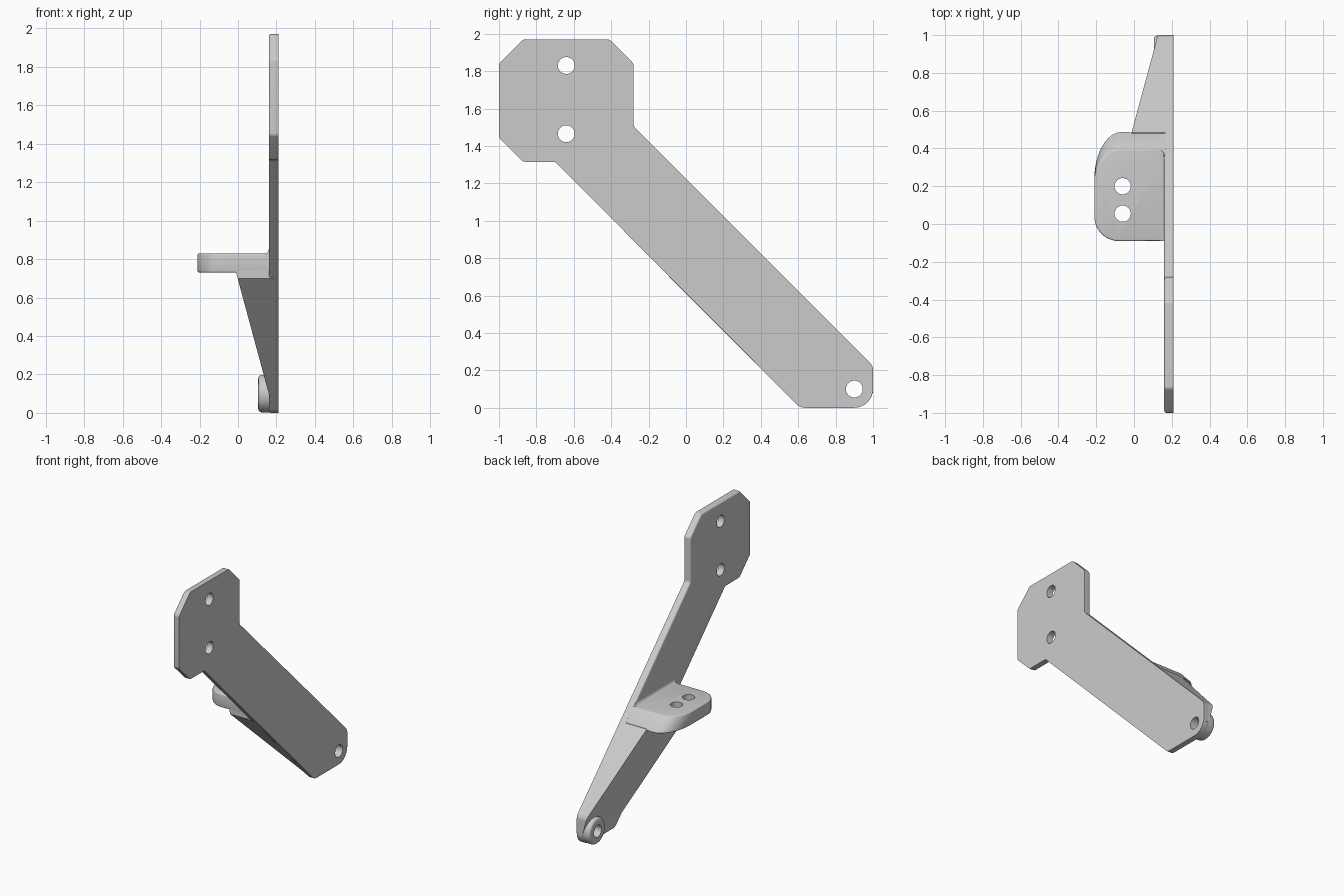
import bpy, bmesh
from math import pi, cos, sin, tan
from mathutils import Vector

if "Cube" in bpy.data.objects:
    bpy.data.objects.remove(bpy.data.objects["Cube"])

GREY = (0.6, 0.6, 0.6, 1)
metal = bpy.data.materials.new("plain_grey")
metal.use_nodes = True
metal.diffuse_color = GREY
metal.node_tree.nodes["Principled BSDF"].inputs["Base Color"].default_value = GREY


def rounded(corners, steps=8):
    """Turn (a, b, radius) corners into an outline with true arcs."""
    out = []
    for i, (a, b, r) in enumerate(corners):
        p = Vector((a, b))
        u = (Vector(corners[i - 1][:2]) - p).normalized()
        v = (Vector(corners[(i + 1) % len(corners)][:2]) - p).normalized()
        if r == 0:
            out.append(p)
            continue
        half = u.angle(v) / 2
        centre = p + (u + v).normalized() * r / sin(half)
        start = p + u * r / tan(half) - centre
        end = p + v * r / tan(half) - centre
        sweep = pi - 2 * half
        for k in range(steps + 1):
            s = sweep * k / steps
            out.append(centre + (start * sin(sweep - s) + end * sin(s)) / sin(sweep))
    return out


def circle(a, b, r, n=40):
    return [Vector((a + r * cos(2 * pi * k / n), b + r * sin(2 * pi * k / n)))
            for k in range(n)]


def prism(name, outline, place, bevel_caps=(), bevel=0.012):
    """Loft an outline between place(a, b, 0) and place(a, b, 1)."""
    bm = bmesh.new()
    rings = [[bm.verts.new(place(p.x, p.y, t)) for p in outline] for t in (0, 1)]
    caps = [bm.faces.new(r) for r in rings]
    n = len(outline)
    for i in range(n):
        j = (i + 1) % n
        bm.faces.new((rings[0][i], rings[0][j], rings[1][j], rings[1][i]))
    bmesh.ops.recalc_face_normals(bm, faces=bm.faces)
    edges = [e for c in bevel_caps for e in caps[c].edges]
    if edges:
        bmesh.ops.bevel(bm, geom=edges, offset=bevel, segments=3, profile=0.5,
                        affect='EDGES', clamp_overlap=False)
    mesh = bpy.data.meshes.new(name)
    bm.to_mesh(mesh)
    bm.free()
    mesh.materials.append(metal)
    ob = bpy.data.objects.new(name, mesh)
    bpy.context.collection.objects.link(ob)
    return ob


def across(x0, x1):
    """Place a (y, z) outline between two x positions."""
    return lambda y, z, t: (x0 + (x1 - x0) * t, y, z)


INNER, OUTER = 0.16, 0.21

# Flat arm with the chamfered mounting head
arm = prism("arm_plate", rounded([
    (-0.87, 1.97, 0.03), (-0.41, 1.97, 0.03), (-0.28, 1.84, 0.03),
    (-0.28, 1.505, 0.03), (1, 0.225, 0.06), (1, 0, 0.1), (0.61, 0, 0.06),
    (-0.7, 1.315, 0.03), (-0.87, 1.315, 0.03), (-1, 1.445, 0.03),
    (-1, 1.84, 0.03)]), across(OUTER, INNER), [1])

# Tapered rib that thickens the arm up to the tab
rib = prism("tapered_rib", rounded([
    (-0.09, 0.74, 0), (0.485, 0.74, 0), (1, 0.225, 0.06), (1, 0.08, 0),
    (0.53, 0.08, 0), (-0.09, 0.70, 0)]),
    lambda y, z, t: (0.185 if t == 0 else -0.01 + 0.27 * (0.73 - z), y, z))


# Side tab, with its back edge sloping along the arm
def tab_place(x, y, t):
    if y > 0.2:
        y = 0.2 + (y - 0.2) * (1.81 - 0.59 * t)
    return (x, y, 0.73 + 0.1 * t)


tab = prism("side_tab", rounded([
    (0.18, -0.09, 0), (0.18, 0.36, 0), (-0.21, 0.36, 0.14),
    (-0.21, -0.09, 0.13)], 12), tab_place, [0, 1], 0.008)

# Small fillet where the tab meets the arm
R = 0.025
arc = [Vector((INNER - R + R * sin(k * pi / 12), 0.828 + R - R * cos(k * pi / 12)))
       for k in range(7)]
profile = arc + [Vector((INNER + 0.01, 0.828 + R)), Vector((INNER + 0.01, 0.82)),
                 Vector((INNER - R, 0.82))]
fillet = prism("tab_fillet", profile,
               lambda x, z, t: (x, -0.09 if t == 0 else 1.22 - z, z))

# Round boss at the lower end
boss = prism("end_boss", circle(0.9, 0.1, 0.098), across(0.18, 0.105), [1], 0.02)

# Bolt holes
side_holes = [prism("hole_cutter", circle(y, z, 0.045), across(0, 0.4))
              for y, z in ((-0.64, 1.83), (-0.64, 1.465), (0.9, 0.1))]
tab_holes = [prism("hole_cutter", circle(-0.06, y, 0.043),
                   lambda x, y, t: (x, y, 0.6 + 0.4 * t)) for y in (0.2, 0.055)]


def drill(ob, cutters):
    bpy.context.view_layer.objects.active = ob
    for c in cutters:
        mod = ob.modifiers.new("hole", 'BOOLEAN')
        mod.operation, mod.solver, mod.object = 'DIFFERENCE', 'EXACT', c
        bpy.ops.object.modifier_apply(modifier=mod.name)


drill(arm, side_holes)
drill(rib, side_holes[2:])
drill(boss, side_holes[2:])
drill(tab, tab_holes)
for cutter in side_holes + tab_holes:
    bpy.data.objects.remove(cutter)

# Smooth the rounded areas, keep hard corners
bpy.ops.object.select_all(action='DESELECT')
for part in (arm, rib, tab, fillet, boss):
    part.select_set(True)
bpy.context.view_layer.objects.active = arm
bpy.ops.object.shade_smooth_by_angle(angle=0.6)
